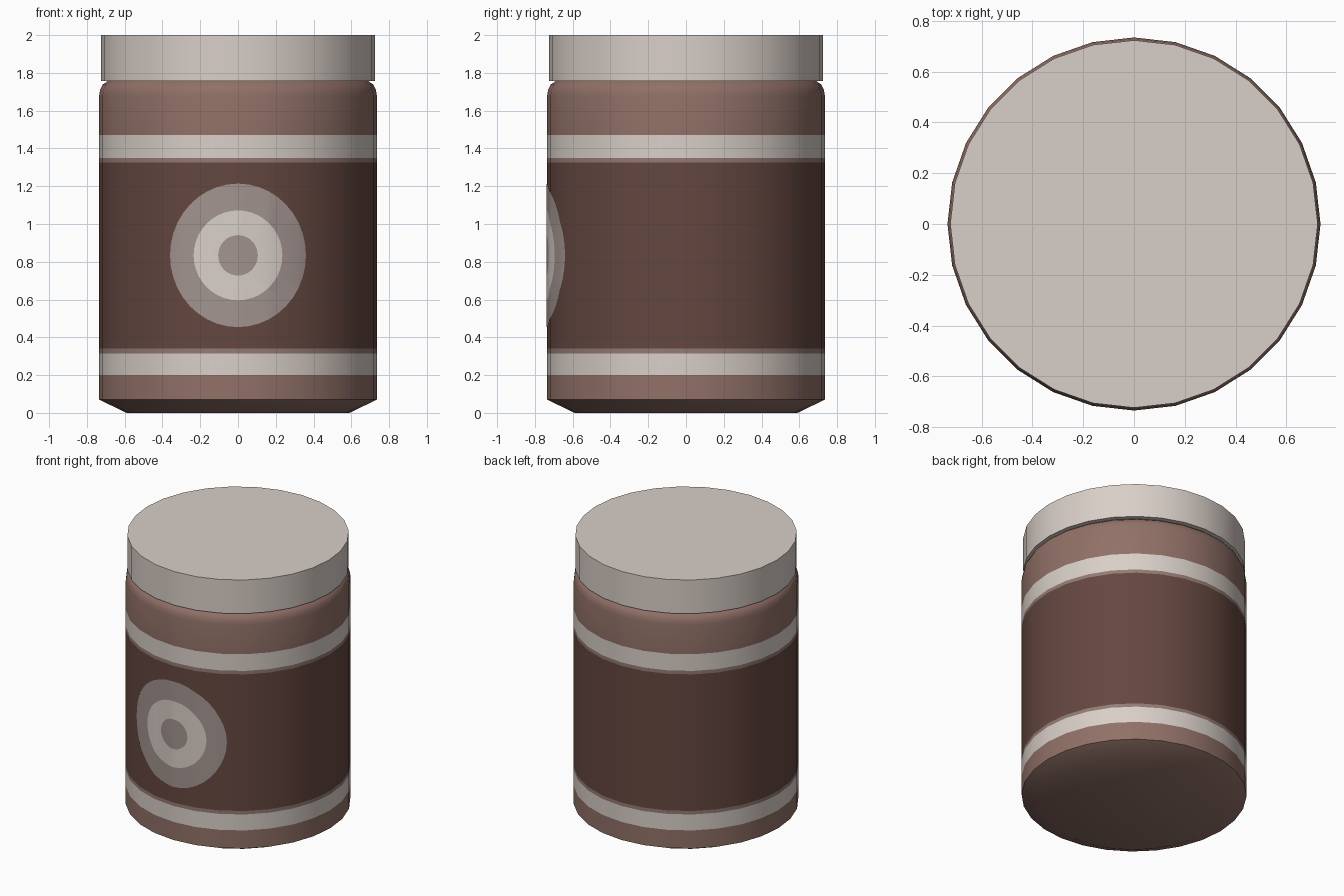
import bpy, bmesh, math

if "Cube" in bpy.data.objects:
    bpy.data.objects.remove(bpy.data.objects["Cube"])

SIDES = 28
R = 0.735


def material(name, rgb):
    lin = [((c / 255 + 0.055) / 1.055) ** 2.4 for c in rgb]
    m = bpy.data.materials.new(name)
    m.diffuse_color = (*lin, 1)
    m.use_nodes = True
    m.node_tree.nodes["Principled BSDF"].inputs["Base Color"].default_value = m.diffuse_color
    return m


brown = material("brown", (145, 113, 103))
dark = material("dark_brown", (101, 71, 64))
cream = material("cream", (217, 207, 200))
grey = material("warm_grey", (163, 148, 144))
taupe = material("taupe", (147, 123, 117))


def finish(bm, name, mats):
    mesh = bpy.data.meshes.new(name)
    bm.to_mesh(mesh)
    bm.free()
    for m in mats:
        mesh.materials.append(m)
    ob = bpy.data.objects.new(name, mesh)
    bpy.context.collection.objects.link(ob)
    bpy.ops.object.select_all(action='DESELECT')
    ob.select_set(True)
    bpy.context.view_layer.objects.active = ob
    bpy.ops.object.shade_smooth_by_angle(angle=math.radians(30))
    return ob


def lathe(name, profile, mats):
    """Closed turned solid; each profile row is radius, height, material of the band above."""
    bm = bmesh.new()
    rings = []
    for r, z, _ in profile:
        rings.append([bm.verts.new((r * math.cos(2 * math.pi * i / SIDES),
                                    r * math.sin(2 * math.pi * i / SIDES), z))
                      for i in range(SIDES)])
    for (lo, hi), row in zip(zip(rings, rings[1:]), profile):
        for i in range(SIDES):
            j = (i + 1) % SIDES
            bm.faces.new((lo[i], lo[j], hi[j], hi[i])).material_index = row[2]
    bm.faces.new(rings[0][::-1]).material_index = profile[0][2]
    bm.faces.new(rings[-1]).material_index = profile[-1][2]
    return finish(bm, name, mats)


# Jar body with painted bands
lathe("jar_body", [
    (0.59, 0.0, 0), (R, 0.07, 0), (R, 0.20, 2), (R, 0.315, 3), (R, 0.34, 1),
    (R, 1.325, 3), (R, 1.35, 2), (R, 1.47, 0), (R, 1.68, 0), (0.73, 1.71, 0),
    (0.716, 1.738, 0), (0.69, 1.757, 0)], [brown, dark, cream, taupe])

# Lid
lathe("lid", [(0.724, 1.757, 0), (0.724, 2.0, 0)], [cream])


# Round label: concentric rings, cut at the wall's facet edges and wrapped on
def wall_y(x):
    step = 2 * math.pi / SIDES
    k = 0
    while R * math.sin((k + 1) * step) < abs(x):
        k += 1
    x0, x1 = R * math.sin(k * step), R * math.sin((k + 1) * step)
    t = (abs(x) - x0) / (x1 - x0)
    return -R * ((1 - t) * math.cos(k * step) + t * math.cos((k + 1) * step))


bm = bmesh.new()
SEG = 40
rings = []
for rx, rz in ((0.36, 0.38), (0.235, 0.238), (0.105, 0.107)):
    rings.append([bm.verts.new((rx * math.cos(2 * math.pi * i / SEG), 0,
                                0.834 + rz * math.sin(2 * math.pi * i / SEG)))
                  for i in range(SEG)])
for n in range(2):
    a, b = rings[n], rings[n + 1]
    for i in range(SEG):
        j = (i + 1) % SEG
        bm.faces.new((a[i], a[j], b[j], b[i])).material_index = n
bm.faces.new(rings[2]).material_index = 0
for k in range(-2, 3):
    bmesh.ops.bisect_plane(bm, geom=bm.verts[:] + bm.edges[:] + bm.faces[:], dist=1e-5,
                           plane_co=(R * math.sin(2 * math.pi * k / SIDES), 0, 0),
                           plane_no=(1, 0, 0))
for v in bm.verts:
    v.co.y = wall_y(v.co.x) - 0.004
bm.normal_update()
for f in bm.faces:
    if f.normal.y > 0:
        f.normal_flip()
finish(bm, "round_label", [grey, cream])
